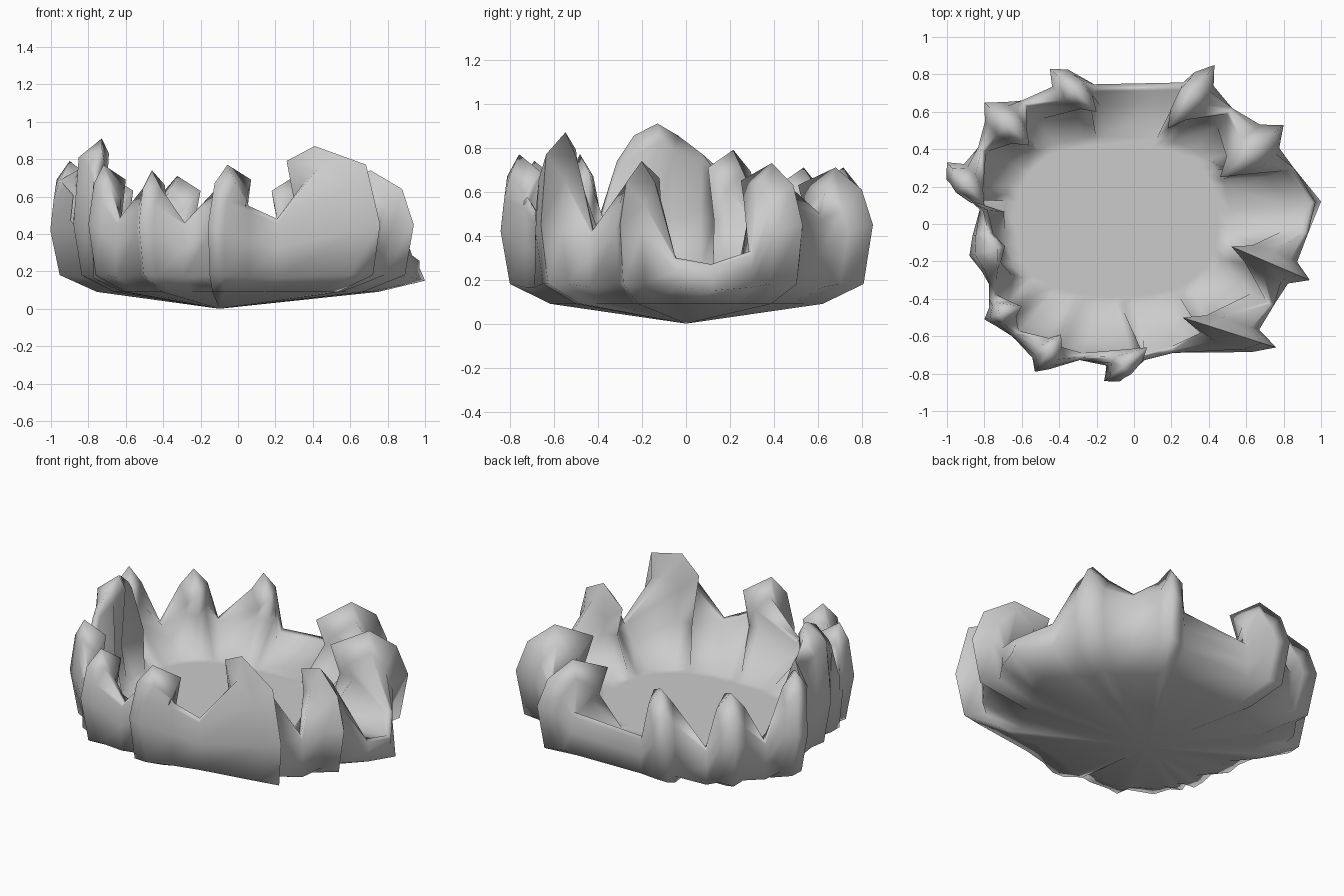
import bpy, bmesh, math
from mathutils import Vector as V

if "Cube" in bpy.data.objects:
    bpy.data.objects.remove(bpy.data.objects["Cube"])

# Blade-like prongs, counter-clockwise: outer end xy, inner end xy, height, half thickness, peak position
prongs = [
    (.76, -.66, .26, -.50, .87, .07, .30),
    (.94, -.30, .52, -.12, .74, .07, .45),
    (.80, .53, .46, .25, .73, .09, .50),
    (.43, .85, .18, .51, .71, .07, .50),
    (-.45, .83, -.20, .60, .71, .07, .50),
    (-.80, .65, -.56, .42, .71, .08, .50),
    (-1.0, .33, -.80, .10, .79, .07, .50),
    (-.88, -.17, -.69, -.12, .91, .11, .20),
    (-.80, -.51, -.60, -.44, .77, .06, .60),
    (-.53, -.79, -.39, -.59, .74, .06, .50),
    (-.16, -.84, .07, -.66, .77, .06, .55),
]
# Low rim points that follow each prong: x, y, z
gaps = [
    [(.77, -.45, .42)],
    [(.96, -.05, .30), (1.0, .12, .27), (.88, .31, .33)],
    [(.54, .64, .50)],
    [(.27, .78, .42), (-.22, .77, .39)],
    [(-.62, .68, .39)],
    [(-.86, .42, .40)],
    [(-.85, .08, .77)],
    [(-.80, -.33, .74), (-.80, -.41, .50)],
    [(-.67, -.62, .48)],
    [(-.30, -.75, .46)],
    [(.06, -.75, .55), (.22, -.71, .48)],
]


def finish(column):
    """Add the underside at the start and the flat floor at the end of a column."""
    base = column[0]
    under = V((base.x * .77 - .02, base.y * .77, .09))
    a = math.atan2((column[3].y - .02) / .45, (column[3].x + .09) / .6)
    c, s = math.cos(a), math.sin(a)
    k = (abs(c) ** 2.6 + abs(s) ** 2.6) ** (-1 / 2.6)
    floor = [V((-.09 + .6 * k * c * r, .02 + .45 * k * s * r, .25)) for r in (1, .9)]
    return [under] + column + floor


def prong_columns(ox, oy, nx, ny, z, t, f):
    out, inn = V((ox, oy)), V((nx, ny))
    d = (out - inn).normalized()
    side = V((-d.y, d.x))
    drop = .06 if z > .9 else .13
    cols = []
    for s in (-1, 0, 1):
        k = abs(s)
        o = out.lerp(inn, .22 * k) + side * s * t * .9
        n = inn.lerp(out, .22 * k) + side * s * t * .7
        h = z * (1 - drop * k)
        pts = [(o * .95, .18), (o, .45 - .03 * k), (o.lerp(n, .15), h - .1),
               (n.lerp(o, f) + side * s * t * .2, h), (n, h - .08), (n.lerp(o, .12), .47)]
        cols.append(finish([V((p.x, p.y, q)) for p, q in pts]))
    return cols


def gap_column(x, y, z):
    rows = [(.97, .165), (.97, (z + .17) / 2), (.97, z * .95),
            (.95, z), (.92, z * .96), (.82, (z + .25) / 2)]
    if x == 1:  # lowest rim point reaches furthest out at the base
        rows[0] = (1, .15)
    return finish([V((x * s, y * s, q)) for s, q in rows])


# Assemble all radial sections
columns = []
for prong, low in zip(prongs, gaps):
    columns += prong_columns(*prong)
    columns += [gap_column(*g) for g in low]

# Skin the sections into one closed shell
bm = bmesh.new()
grid = [[bm.verts.new(p) for p in c] for c in columns]
bottom = bm.verts.new((-.1, 0, 0))
centre = bm.verts.new((-.09, .02, .25))
for i, a in enumerate(grid):
    b = grid[(i + 1) % len(grid)]
    bm.faces.new((bottom, b[0], a[0]))
    bm.faces.new((centre, a[-1], b[-1]))
    for j in range(len(a) - 1):
        bm.faces.new((a[j], b[j], b[j + 1], a[j + 1]))
bmesh.ops.recalc_face_normals(bm, faces=bm.faces[:])
mesh = bpy.data.meshes.new("pronged_bowl")
bm.to_mesh(mesh)
bm.free()
bowl = bpy.data.objects.new("pronged_bowl", mesh)
bpy.context.collection.objects.link(bowl)
bpy.context.view_layer.objects.active = bowl
bowl.select_set(True)
bpy.ops.object.shade_smooth_by_angle(angle=math.radians(110))
